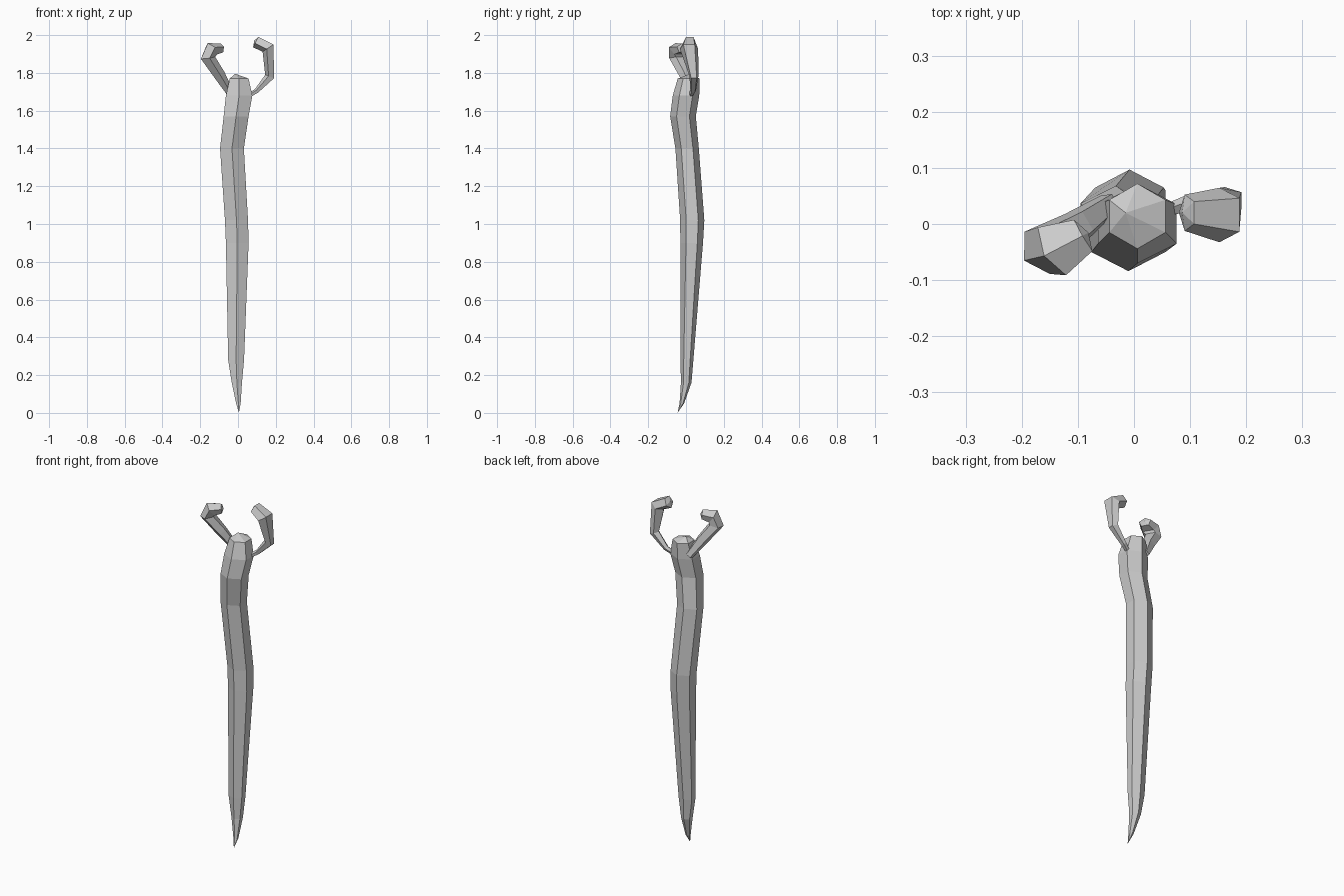
import bpy, bmesh, math
from mathutils import Vector

if "Cube" in bpy.data.objects:
    bpy.data.objects.remove(bpy.data.objects["Cube"])


def loft(name, rings, start=None, end=None):
    """Bridge equal-sized vertex rings into one faceted skin, closing both ends."""
    bm = bmesh.new()
    loops = [[bm.verts.new(p) for p in ring] for ring in rings]
    n = len(loops[0])
    for a, b in zip(loops, loops[1:]):
        for i in range(n):
            j = (i + 1) % n
            bm.faces.new((a[i], a[j], b[j], b[i]))
    for loop, apex in ((loops[0], start), (loops[-1], end)):
        if apex is None:
            bm.faces.new(loop)
        else:
            v = bm.verts.new(apex)
            for i in range(n):
                bm.faces.new((loop[i], loop[(i + 1) % n], v))
    bmesh.ops.recalc_face_normals(bm, faces=bm.faces)
    mesh = bpy.data.meshes.new(name)
    bm.to_mesh(mesh)
    bm.free()
    ob = bpy.data.objects.new(name, mesh)
    bpy.context.collection.objects.link(ob)
    return ob


def horn(name, path, side, sides=5, bulge=0.01):
    """Curved prong; each path entry is centre, in-plane radius, side radius."""
    side = Vector(side).normalized()
    pts = [Vector(p[0]) for p in path]
    rings = []
    for k, (_, ru, rs) in enumerate(path):
        a, b = pts[max(k - 1, 0)], pts[min(k + 1, len(pts) - 1)]
        d1 = (pts[k] - a).normalized() if k else Vector()
        d2 = (b - pts[k]).normalized()
        t = (d1 + d2).normalized()
        u = side.cross(t).normalized()
        ring = []
        for i in range(sides):
            ang = math.tau * i / sides
            ring.append(pts[k] + u * ru * math.cos(ang) + side * rs * math.sin(ang))
        rings.append(ring)
    tip = pts[-1] + (pts[-1] - pts[-2]).normalized() * bulge
    return loft(name, rings, end=tip)


# Shaft: z, centre x, centre y, half width, half depth
shaft = [
    (0.05, 0.002, -0.022, 0.012, 0.012),
    (0.16, -0.006, 0.001, 0.027, 0.028),
    (0.28, -0.010, 0.005, 0.042, 0.034),
    (0.90, -0.004, 0.030, 0.060, 0.060),
    (1.02, -0.008, 0.033, 0.061, 0.064),
    (1.40, -0.032, 0.006, 0.063, 0.062),
    (1.57, -0.010, -0.016, 0.066, 0.068),
    (1.68, 0.006, 0.000, 0.070, 0.070),
    (1.77, 0.006, 0.014, 0.050, 0.058),
]
rings = []
for z, cx, cy, rx, ry in shaft:
    angles = [math.radians(-90 + 60 * i) for i in range(6)]
    rings.append([(cx + rx * 1.155 * math.cos(a), cy + ry * math.sin(a), z) for a in angles])
loft("shaft", rings, start=(0.005, -0.045, 0.0), end=(-0.015, 0.02, 1.795))

# Left prong: leans forward and outward, hooks back in at a knobbed tip
horn("left_prong", [
    ((-0.045, 0.035, 1.700), 0.022, 0.022),
    ((-0.100, -0.005, 1.790), 0.032, 0.033),
    ((-0.162, -0.045, 1.880), 0.040, 0.046),
    ((-0.140, -0.045, 1.925), 0.040, 0.052),
    ((-0.090, -0.020, 1.930), 0.026, 0.034),
], side=(0.5, -0.85, 0))

# Right prong: thin root, upright stem, hooks inward at the top
horn("right_prong", [
    ((0.060, 0.025, 1.680), 0.012, 0.012),
    ((0.100, 0.038, 1.705), 0.014, 0.016),
    ((0.170, 0.042, 1.780), 0.028, 0.025),
    ((0.162, 0.016, 1.933), 0.038, 0.051),
    ((0.095, 0.020, 1.966), 0.034, 0.034),
], side=(0, -1, 0))
